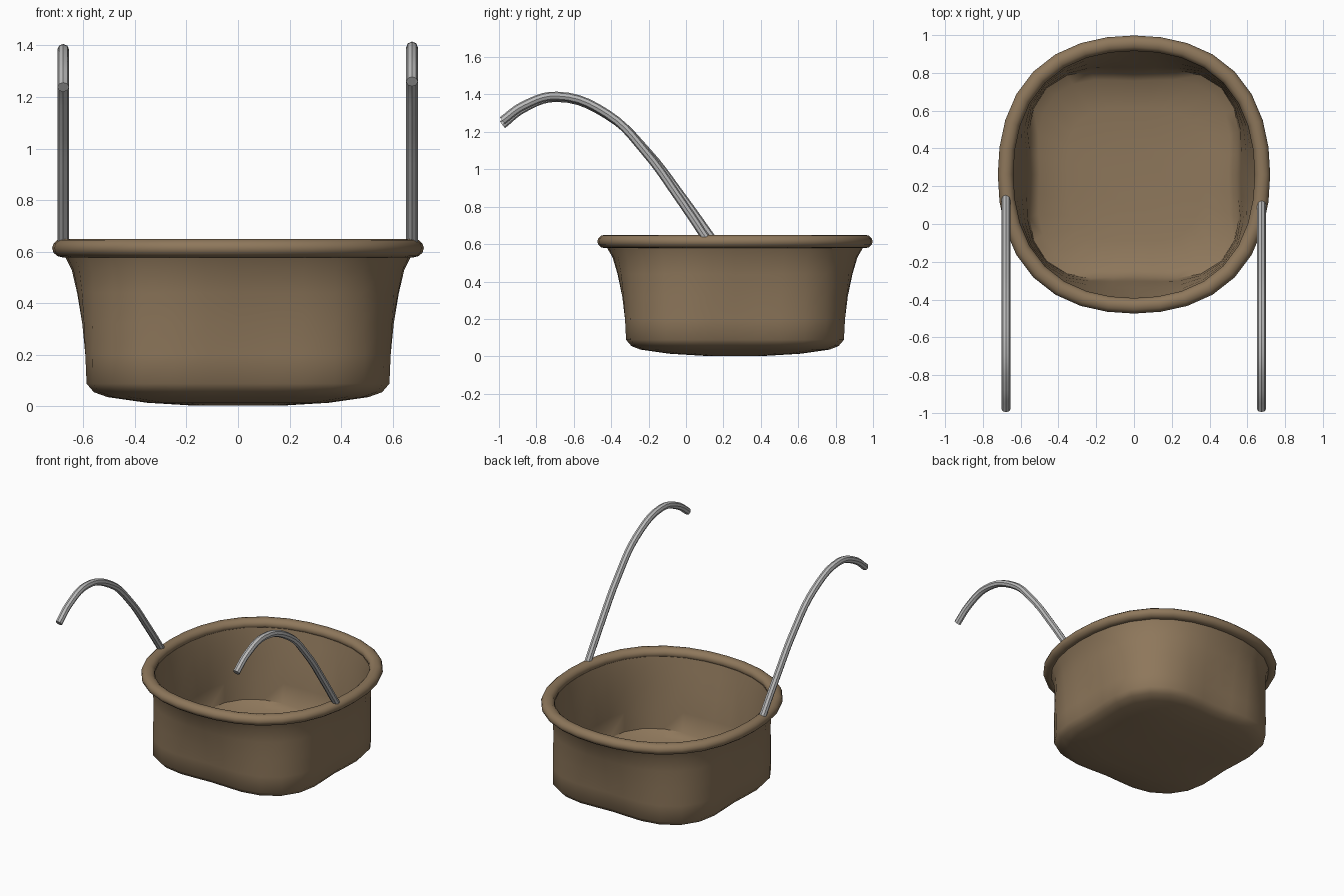
import bpy, bmesh, math

if "Cube" in bpy.data.objects:
    bpy.data.objects.remove(bpy.data.objects["Cube"])

SEG = 32
CY = 0.262  # centre of the basket along y


def material(name, rgb):
    m = bpy.data.materials.new(name)
    m.diffuse_color = (*rgb, 1)
    m.use_nodes = True
    m.node_tree.nodes["Principled BSDF"].inputs["Base Color"].default_value = m.diffuse_color
    return m


brown = material("brown wicker", (0.27, 0.185, 0.105))
grey = material("grey metal", (0.5, 0.5, 0.5))


def ring(bm, rx, ry, z, bulge):
    """Rounded-square loop: the corners are pushed out by the bulge."""
    loop = []
    for i in range(SEG):
        a = 2 * math.pi * i / SEG
        f = 1 + bulge * math.sin(2 * a) ** 2
        loop.append(bm.verts.new((rx * f * math.cos(a), CY + ry * f * math.sin(a), z)))
    return loop


def bridge(bm, a, b):
    for i in range(SEG):
        j = (i + 1) % SEG
        bm.faces.new((a[i], a[j], b[j], b[i]))


def finish(bm, name, mat, angle):
    bmesh.ops.recalc_face_normals(bm, faces=bm.faces[:])
    me = bpy.data.meshes.new(name)
    bm.to_mesh(me)
    bm.free()
    ob = bpy.data.objects.new(name, me)
    bpy.context.collection.objects.link(ob)
    me.materials.append(mat)
    smooth(ob, angle)


def smooth(ob, angle):
    bpy.ops.object.select_all(action='DESELECT')
    ob.select_set(True)
    bpy.context.view_layer.objects.active = ob
    bpy.ops.object.shade_smooth_by_angle(angle=math.radians(angle))


# Basket: outer skin from the base up, then inner skin down to the floor
profile = [  # rx, ry, z, corner bulge
    (0.17, 0.17, 0.003, 0.10), (0.35, 0.35, 0.014, 0.16),
    (0.50, 0.50, 0.036, 0.19), (0.55, 0.545, 0.055, 0.20),
    (0.578, 0.573, 0.088, 0.20), (0.588, 0.584, 0.20, 0.18),
    (0.603, 0.602, 0.32, 0.145), (0.624, 0.628, 0.44, 0.10),
    (0.645, 0.655, 0.53, 0.065), (0.675, 0.69, 0.59, 0.046),
    (0.642, 0.656, 0.60, 0.046), (0.625, 0.638, 0.53, 0.06),
    (0.595, 0.60, 0.40, 0.11), (0.565, 0.565, 0.25, 0.16),
    (0.545, 0.54, 0.12, 0.20), (0.50, 0.495, 0.085, 0.19),
    (0.35, 0.35, 0.06, 0.16), (0.17, 0.17, 0.05, 0.10),
]
bm = bmesh.new()
loops = [ring(bm, *p) for p in profile]
for a, b in zip(loops, loops[1:]):
    bridge(bm, a, b)
bm.faces.new(loops[0])
bm.faces.new(loops[-1])
finish(bm, "basket", brown, 50)

# Rolled rim
bm = bmesh.new()
loops = []
for k in range(12):
    t = 2 * math.pi * k / 12
    c, s = 0.041 * math.cos(t), 0.036 * math.sin(t)
    loops.append(ring(bm, 0.68 + c, 0.695 + c, 0.614 + s, 0.046))
for k in range(12):
    bridge(bm, loops[k], loops[(k + 1) % 12])
finish(bm, "rim", brown, 60)


# Curved hanging hooks
def hook(name, x, path):
    cu = bpy.data.curves.new(name, 'CURVE')
    cu.dimensions = '3D'
    cu.bevel_depth = 0.023
    cu.bevel_resolution = 2
    cu.resolution_u = 5
    cu.use_fill_caps = True
    sp = cu.splines.new('BEZIER')
    sp.bezier_points.add(len(path) - 1)
    for bp, (y, z) in zip(sp.bezier_points, path):
        bp.co = (x, y, z)
        bp.handle_left_type = bp.handle_right_type = 'AUTO'
    ob = bpy.data.objects.new(name, cu)
    bpy.context.collection.objects.link(ob)
    bpy.ops.object.select_all(action='DESELECT')
    ob.select_set(True)
    bpy.context.view_layer.objects.active = ob
    bpy.ops.object.convert(target='MESH')
    ob = bpy.context.object
    ob.data.materials.clear()
    ob.data.materials.append(grey)
    smooth(ob, 40)


hook("left_hook", -0.678, [(0.145, 0.62), (-0.02, 0.85), (-0.205, 1.09), (-0.42, 1.29),
                           (-0.69, 1.383), (-0.87, 1.325), (-0.982, 1.238)])
hook("right_hook", 0.675, [(0.115, 0.62), (-0.04, 0.85), (-0.215, 1.09), (-0.42, 1.295),
                           (-0.69, 1.392), (-0.87, 1.34), (-0.982, 1.26)])
